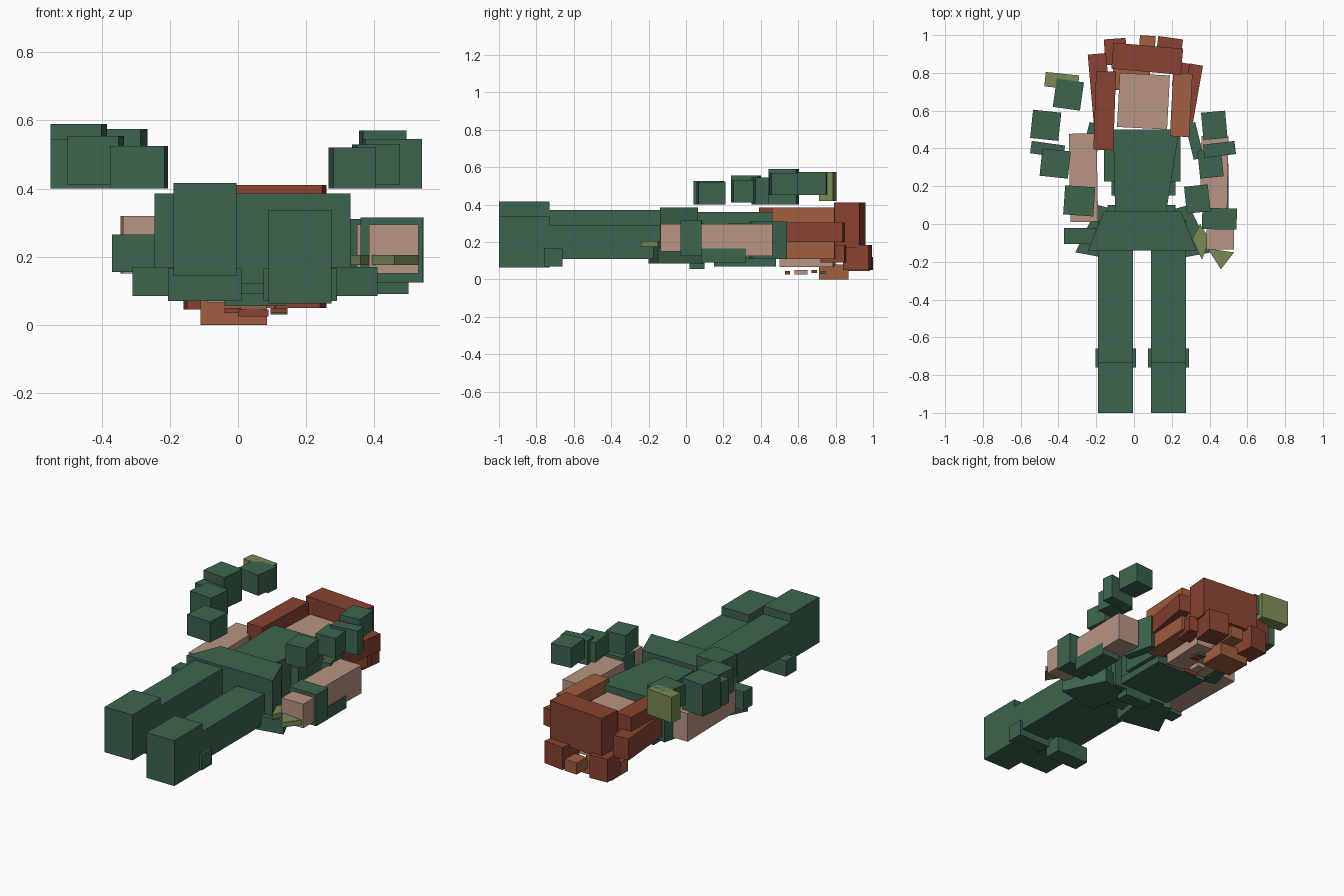
import bpy, bmesh
from math import radians, sin, cos
from mathutils import Matrix

cube = bpy.data.objects.get("Cube")
if cube:
    bpy.data.objects.remove(cube)


def material(name, rgb):
    mat = bpy.data.materials.new(name)
    mat.use_nodes = True
    mat.diffuse_color = (*rgb, 1)
    mat.node_tree.nodes["Principled BSDF"].inputs["Base Color"].default_value = (*rgb, 1)
    return mat


GREEN = material("forest green", (.047, .13, .076))
SKIN = material("skin", (.48, .30, .23))
ORANGE = material("orange brown", (.35, .112, .05))
RED = material("red brown", (.25, .056, .032))
OLIVE = material("olive", (.195, .255, .093))


def finish(name, mat, bm):
    bmesh.ops.recalc_face_normals(bm, faces=bm.faces)
    mesh = bpy.data.meshes.new(name)
    bm.to_mesh(mesh)
    bm.free()
    mesh.materials.append(mat)
    obj = bpy.data.objects.new(name, mesh)
    bpy.context.collection.objects.link(obj)
    return obj


def box(name, mat, xs, ys, zs, turn=0):
    """Box turned about z that fills the given bounds, in hundredths."""
    w, d, h = (b - a for a, b in (xs, ys, zs))
    s, c = abs(sin(radians(turn))), cos(radians(turn))
    k = c * c - s * s
    size = ((w * c - d * s) / k, (d * c - w * s) / k, h)
    centre = [sum(span) / 200 for span in (xs, ys, zs)]
    bm = bmesh.new()
    bmesh.ops.create_cube(bm, size=1)
    bmesh.ops.transform(bm, verts=bm.verts, matrix=Matrix.Translation(centre)
                        @ Matrix.Rotation(radians(turn), 4, "Z")
                        @ Matrix.Diagonal([v / 100 for v in size] + [1]))
    return finish(name, mat, bm)


def prism(name, mat, outline, zs):
    """Flat outline raised between two heights, in hundredths."""
    bm = bmesh.new()
    face = bm.faces.new([bm.verts.new((x / 100, y / 100, zs[0] / 100)) for x, y in outline])
    top = bmesh.ops.extrude_face_region(bm, geom=[face])["geom"]
    bmesh.ops.translate(bm, vec=(0, 0, (zs[1] - zs[0]) / 100),
                        verts=[v for v in top if isinstance(v, bmesh.types.BMVert)])
    return finish(name, mat, bm)


# legs, boots and boot cuffs
for side, x, z in (("right", -19, 28), ("left", 9, 20)):
    box(side + "_leg", GREEN, (x, x + 18.5), (-75, 2), (z - 9, z + 9))
    box(side + "_boot", GREEN, (x, x + 18.5), (-100, -73), (z - 13.7, z + 13.7))
    box(side + "_boot_cuff", GREEN, (x - 1.5, x + 20), (-76, -66), (7, 16.5))

# torso, chest, belt and skirt
prism("torso", GREEN, [(-11, 50), (24, 50), (17, 6), (-10, 6)], (12, 36))
box("chest", GREEN, (-16, 24.5), (22.5, 48), (11, 30))
box("chest_plate", GREEN, (-12, 22), (15, 48), (7, 11.5))
box("belt", GREEN, (-14, 22), (-2, 10), (9, 30))
box("belt_buckle", GREEN, (-4, 14), (2, 10), (5.5, 9))
prism("skirt", GREEN, [(-16, 6.5), (25, 6.5), (33, -14), (-24.5, -14)], (12, 38.5))
for side, m in (("right", 1), ("left", -1)):
    panel = [(-36, -15), (-24, 10), (-5, 5), (-9, -20)]
    prism(side + "_skirt_panel", GREEN, [(5 + m * x, y) for x, y in panel], (8.5, 17))

# right arm
box("right_arm", SKIN, (-34.5, -19), (1, 48), (15, 32), 1)
box("right_shoulder", GREEN, (-27, -16), (38, 54), (14, 31), -14)
box("right_cuff", GREEN, (-37, -20), (-10.5, -2), (15.5, 26.5))

# left arm
box("left_upper_arm", SKIN, (35, 50), (8, 46.5), (12.5, 29.5), -1)
box("left_shoulder", GREEN, (27, 37), (34, 54), (11, 31), 14)
box("left_arm_cuff", GREEN, (36, 54.5), (-3, 8.5), (12.5, 31.5), -1)
box("left_hand", SKIN, (38.5, 53), (-13.5, -3), (15, 29.5))
box("left_elbow_pad", GREEN, (38, 50), (8, 32), (9, 16.5))
prism("left_olive_diamond", OLIVE, [(35, 0), (40, -8), (36, -19), (31, -8)], (17.5, 20.5))
prism("left_olive_point", OLIVE, [(39, -13), (53, -15), (46, -24)], (17.5, 20.5))

# floating sleeve segments
box("right_floating_hand", GREEN, (-43, -26.5), (60, 77), (45, 57.5), -8)
box("right_floating_ornament", OLIVE, (-47.5, -29), (71, 80.5), (42, 57.5), -6)
box("right_floating_wrist", GREEN, (-55, -38.5), (44, 60.5), (40, 59), -6)
box("right_floating_band", GREEN, (-55, -36.5), (35, 44), (40, 54.5), -8)
box("right_floating_elbow", GREEN, (-50, -33.5), (24, 40), (41, 55.5), -6)
box("right_floating_shoulder", GREEN, (-37.5, -20.5), (4, 20.5), (40, 52.5), -4)
box("left_floating_wrist", GREEN, (35.5, 49.5), (44.5, 60), (45, 57), 5)
box("left_floating_band", GREEN, (36.5, 54), (35, 44), (40, 54.5), 7)
box("left_floating_elbow", GREEN, (33.5, 47.5), (24, 40), (41, 53), 6)
box("left_floating_shoulder", GREEN, (26.5, 40.5), (5.5, 21), (40, 52), 6)

# head and face
box("head", SKIN, (-9, 19), (50, 80), (6.5, 32), -3)
box("mouth", RED, (0, 9), (53, 55.5), (2.5, 4.5))
box("nose", SKIN, (2, 7), (58, 65), (2.5, 5))
for side, x in (("right", -4), ("left", 9.5)):
    box(side + "_eye", GREEN, (x, x + 5), (72, 74.5), (3, 4.5))
    box(side + "_eyebrow", RED, (x, x + 5), (67, 70), (3.5, 5))

# hair
box("crown_hair", RED, (-12, 26), (79, 96), (17, 41), -5)
box("left_inner_hair", ORANGE, (19, 31), (46, 80), (11, 38.5), -3)
box("left_outer_hair", RED, (24, 36.5), (53, 85), (20, 30.5), -10)
box("right_inner_hair", RED, (-21.5, -9.5), (39, 81), (20, 38.5), -2)
box("right_outer_hair", RED, (-24.5, -11), (46, 90.5), (17, 30), 5)
box("front_fringe", ORANGE, (-11, 8.5), (71, 87), (0, 8))
box("right_crown_tuft", RED, (-16, -3.5), (84, 98.5), (4.5, 18.5), 4)
box("middle_crown_tuft", ORANGE, (2.5, 11.5), (90, 100), (5, 12), -4)
box("left_crown_tuft", RED, (11, 26), (84, 99.5), (5, 18.5), -8)
box("left_side_tuft", RED, (20, 30), (72, 86), (9, 18), -10)
